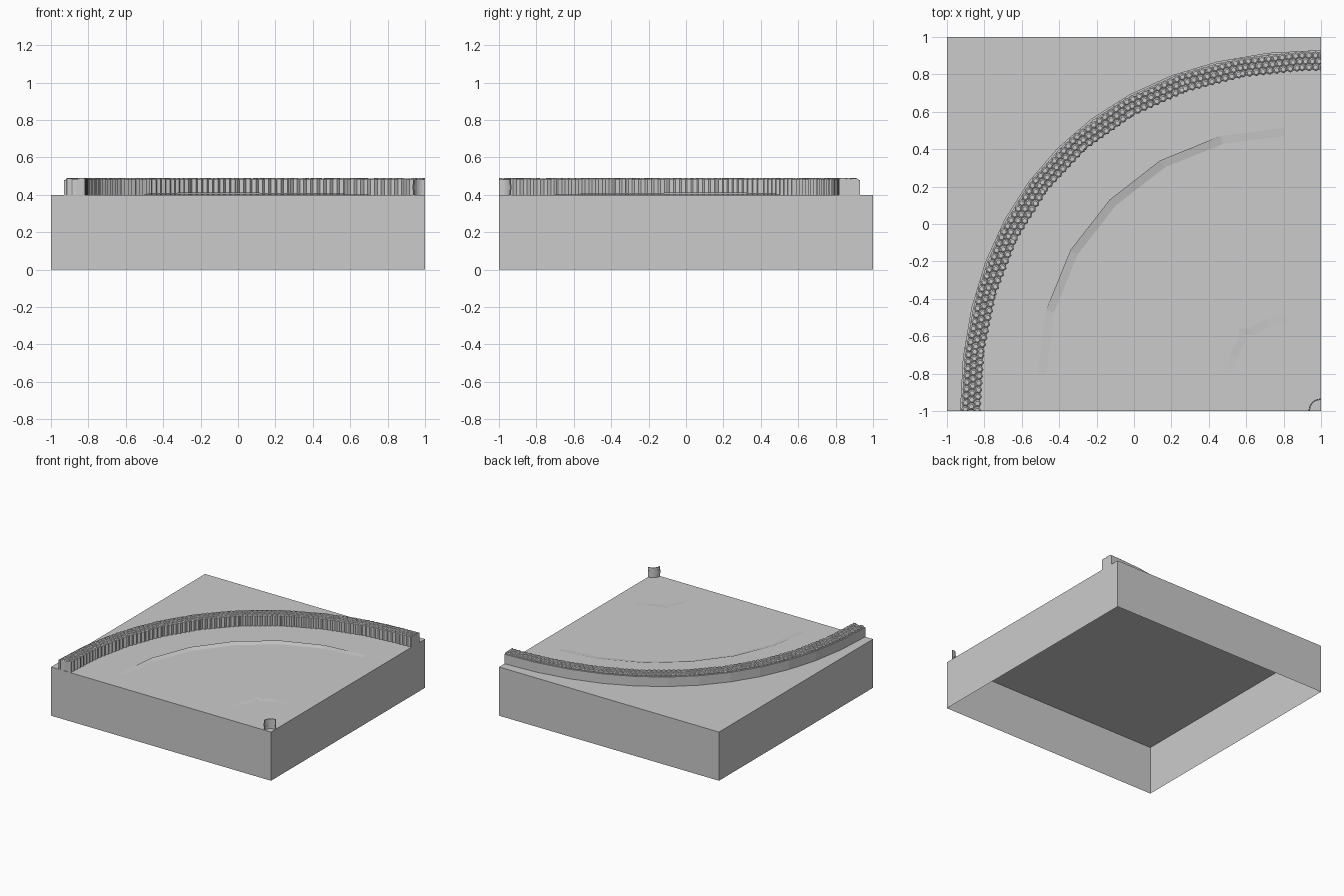
import bpy, bmesh, math, random
from mathutils import Vector

if "Cube" in bpy.data.objects:
    bpy.data.objects.remove(bpy.data.objects["Cube"])
random.seed(3)

TOP = 0.4


def finish(name, bm):
    me = bpy.data.meshes.new(name)
    bm.to_mesh(me)
    bm.free()
    ob = bpy.data.objects.new(name, me)
    bpy.context.collection.objects.link(ob)
    return ob


def bezier(r, h, t):
    """Corner curve from the right edge round to the front edge, and its tangent."""
    p = [Vector((1, r - 1)), Vector((1 - h, r - 1)), Vector((1 - r, h - 1)), Vector((1 - r, -1))]
    s = 1 - t
    pos = p[0] * s**3 + p[1] * 3 * s * s * t + p[2] * 3 * s * t * t + p[3] * t**3
    tan = (p[1] - p[0]) * s * s + (p[2] - p[1]) * 2 * s * t + (p[3] - p[2]) * t * t
    return pos, tan.normalized()


def inward(tan):
    return Vector((-tan.y, tan.x))


def sweep(bm, sections):
    """Skin a list of cross-sections (lists of 3D points), closed around each section."""
    rows = [[bm.verts.new(p) for p in s] for s in sections]
    n = len(rows[0])
    for a, b in zip(rows, rows[1:]):
        for i in range(n):
            bm.faces.new((a[i], b[i], b[(i + 1) % n], a[(i + 1) % n]))
    bm.faces.new(rows[0])
    bm.faces.new(rows[-1][::-1])
    bmesh.ops.recalc_face_normals(bm, faces=bm.faces)


def arc_wall(name, r, h, count, thick, z0, z1):
    bm = bmesh.new()
    secs = []
    for i in range(count + 1):
        p, t = bezier(r, h, i / count)
        q = p + inward(t) * thick
        secs.append([(p.x, p.y, z0), (p.x, p.y, z1), (q.x, q.y, z1), (q.x, q.y, z0)])
    sweep(bm, secs)
    return finish(name, bm)


# Tile body, open underneath
bm = bmesh.new()
bmesh.ops.create_cube(bm, size=2)
for v in bm.verts:
    v.co.z = TOP if v.co.z > 0 else 0
bm.faces.ensure_lookup_table()
bottom = [f for f in bm.faces if f.calc_center_median().z < 0.01]
bmesh.ops.delete(bm, geom=bottom, context='FACES_ONLY')
finish("tile_body", bm)

# Flat backing of the outer wall
R, H = 1.93, 1.18
arc_wall("wall_backing", R, H, 12, 0.012, TOP, 0.478)

# Groups of hexagonal stone columns along the wall
N = 600
samples = [bezier(R, H, i / N)[0] for i in range(N + 1)][::-1]
dist = [0]
for a, b in zip(samples, samples[1:]):
    dist.append(dist[-1] + (b - a).length)


def at(d):
    if d >= dist[-1]:
        return samples[-1] + Vector((d - dist[-1], 0))
    k = next(i for i, x in enumerate(dist) if x >= d)
    return samples[k]


bm = bmesh.new()
GROUP, PER = 0.33, 9
hexr = GROUP / PER / math.sqrt(3)
for g in range(10):
    a, b = at(g * GROUP), at((g + 1) * GROUP)
    d = (b - a).normalized()
    nrm = Vector((d.y, -d.x))
    step = (b - a).length / PER
    for row in range(3):
        for i in range(PER):
            c = a + d * step * (i + 0.25 + 0.5 * (row % 2)) + nrm * (0.027 + hexr * 1.5 * row)
            if c.x > 1.01 or c.y < -1.01:
                continue
            top = 0.483 + random.uniform(-0.001, 0.001)
            rings = []
            for scale, z in ((1, TOP), (1, top), (0.6, top + 0.006)):
                ring = []
                for k in range(6):
                    ang = math.radians(60 * k + 30)
                    p = c + (d * math.cos(ang) + nrm * math.sin(ang)) * hexr * scale
                    ring.append(bm.verts.new((min(p.x, 1), max(p.y, -1), z)))
                rings.append(ring)
            for lo, hi in zip(rings, rings[1:]):
                for k in range(6):
                    j = (k + 1) % 6
                    bm.faces.new((lo[k], hi[k], hi[j], lo[j]))
            bm.faces.new(rings[-1])
bmesh.ops.recalc_face_normals(bm, faces=bm.faces)
finish("wall_stones", bm)

# Small inner corner wall: stacked thin courses
for i in range(3):
    z = TOP + 0.027 * i
    arc_wall(f"corner_course_{i + 1}", 0.065 + 0.002 * (i % 2), 0.038, 6, 0.006, z, z + 0.027)


# Tilted strips bulging out of the surface
def strip(name, outer, width, z_out, z_in):
    bm = bmesh.new()
    half = [Vector(p) for p in outer]
    pts = half + [Vector((-p.y, -p.x)) for p in half[-2::-1]]
    zs = z_out + z_out[-2::-1]
    rows = []
    for p, z in zip(pts, zs):
        q = p + (Vector((1, -1)) - p).normalized() * width
        rows.append((bm.verts.new((p.x, p.y, z)), bm.verts.new((q.x, q.y, z_in))))
    for a, b in zip(rows, rows[1:]):
        bm.faces.new((a[0], a[1], b[1], b[0]))
    bmesh.ops.recalc_face_normals(bm, faces=bm.faces)
    for f in bm.faces:
        if f.normal.z < 0:
            f.normal_flip()
    return finish(name, bm)


strip("outer_ridge", [(0.8, 0.515), (0.46, 0.47), (0.14, 0.34), (-0.13, 0.13)], 0.045,
      [0.401, 0.408, 0.411, 0.412], 0.4005)
strip("inner_ridge", [(0.8, -0.485), (0.7, -0.51), (0.61, -0.56), (0.56, -0.56)], 0.045,
      [0.401, 0.403, 0.404, 0.404], 0.4005)
